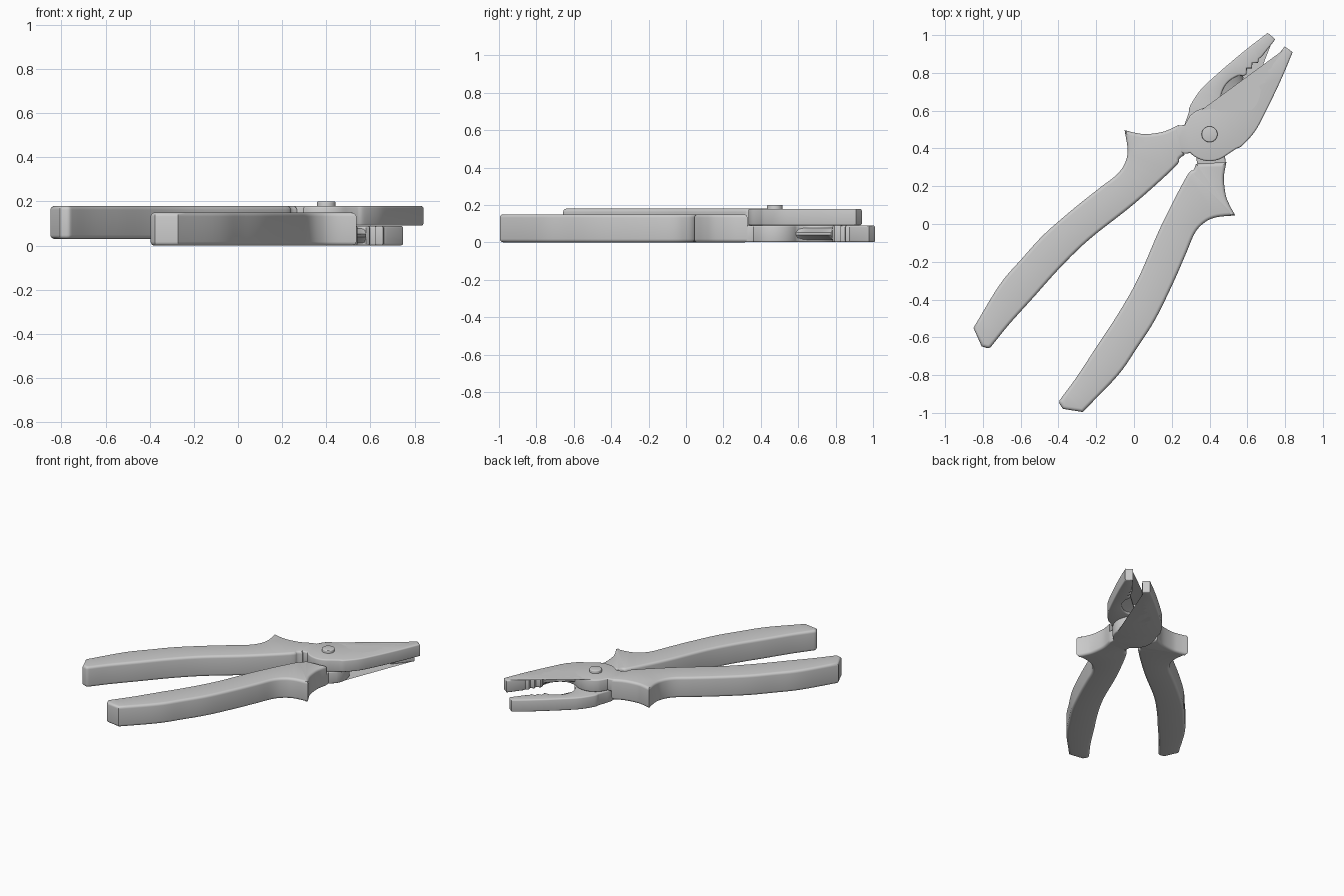
import bpy, bmesh
from math import sin, cos, pi, radians
from mathutils import Vector, Matrix

if "Cube" in bpy.data.objects:
    bpy.data.objects.remove(bpy.data.objects["Cube"])

PIVOT = Vector((0.4, 0.475, 0.09))
AXIS = Vector((cos(radians(52.4)), sin(radians(52.4)), 0))
# the second half is the first half turned over about the long axis
FLIP = Matrix.Translation(PIVOT) @ Matrix.Rotation(pi, 4, AXIS) @ Matrix.Translation(-PIVOT)


def spline(pts, steps=5):
    """Smooth curve through the points, without the last one."""
    p = [Vector(q) for q in pts]
    p = [2 * p[0] - p[1]] + p + [2 * p[-1] - p[-2]]
    out = []
    for i in range(1, len(p) - 2):
        a, b, c, d = p[i - 1:i + 3]
        for k in range(steps):
            t = k / steps
            out.append(0.5 * (2 * b + (c - a) * t + (2 * a - 5 * b + 4 * c - d) * t * t
                              + (3 * b - a - 3 * c + d) * t ** 3))
    return out


def disc_arc(a0, a1, n=14, r=0.142):
    return [Vector((PIVOT.x + r * cos(radians(a0 + (a1 - a0) * i / n)),
                    PIVOT.y + r * sin(radians(a0 + (a1 - a0) * i / n)))) for i in range(n + 1)]


def finish(bm, name, angle=35):
    bmesh.ops.recalc_face_normals(bm, faces=bm.faces)
    me = bpy.data.meshes.new(name)
    bm.to_mesh(me)
    bm.free()
    ob = bpy.data.objects.new(name, me)
    bpy.context.collection.objects.link(ob)
    bpy.context.view_layer.objects.active = ob
    for o in bpy.context.selected_objects:
        o.select_set(False)
    ob.select_set(True)
    bpy.ops.object.shade_smooth_by_angle(angle=radians(angle))
    return ob


def rounded_plate(name, outline, z0, z1, r, segs=4):
    """Plate with a given outline and rounded upper and lower rims."""
    pts = [Vector(p) for p in outline]
    n = len(pts)
    if sum(pts[i - 1].cross(pts[i]) for i in range(n)) < 0:
        pts.reverse()
    inward = []
    for i in range(n):
        e1 = (pts[i] - pts[i - 1]).normalized()
        e2 = (pts[(i + 1) % n] - pts[i]).normalized()
        n1, n2 = Vector((-e1.y, e1.x)), Vector((-e2.y, e2.x))
        m = (n1 + n2).normalized()
        inward.append(m / max(m.dot(n1), 0.6))
    arc = [(r * (1 - sin(pi / 2 * k / segs)), r * (1 - cos(pi / 2 * k / segs))) for k in range(segs + 1)]
    layers = [(d, z0 + h) for d, h in arc] + [(d, z1 - h) for d, h in reversed(arc)]
    bm = bmesh.new()
    # arc runs from the cap (fully inset, h = 0) to the side (no inset, h = r)
    rings = [[bm.verts.new((*(p + m * d), z)) for p, m in zip(pts, inward)] for d, z in layers]
    for a, b in zip(rings, rings[1:]):
        for i in range(n):
            bm.faces.new((a[i - 1], a[i], b[i], b[i - 1]))
    caps = [bm.faces.new(rings[0][::-1]), bm.faces.new(rings[-1])]
    bmesh.ops.triangulate(bm, faces=caps)
    return finish(bm, name)


# Handle outline: inner side, butt end, outer side, thumb guard
handle = (spline([(0.267, 0.365), (0.24, 0.345), (0.215, 0.30), (0, 0.106), (-0.235, -0.08),
                  (-0.39, -0.23), (-0.53, -0.386), (-0.66, -0.53), (-0.745, -0.635)])
          + spline([(-0.745, -0.635), (-0.768, -0.657), (-0.807, -0.647)], 3)
          + [Vector((-0.807, -0.647))]
          + spline([(-0.85, -0.55), (-0.71, -0.32), (-0.595, -0.185), (-0.474, -0.053),
                    (-0.315, 0.085), (-0.183, 0.19), (-0.087, 0.265), (-0.045, 0.33),
                    (-0.034, 0.397), (-0.05, 0.497)])
          + spline([(-0.05, 0.497), (0.01, 0.482), (0.07, 0.476), (0.16, 0.49), (0.235, 0.524)])
          + [Vector((0.235, 0.524))])

# Head outline: joint disc, outer jaw, teeth, wire-cutter hollow
jaw_outer = spline([(0.54, 0.398), (0.574, 0.416), (0.64, 0.49), (0.69, 0.58),
                    (0.743, 0.688), (0.79, 0.79), (0.84, 0.91)])
teeth = [(0.84, 0.91), (0.797, 0.94), (0.725, 0.845), (0.72, 0.83), (0.70, 0.82),
         (0.706, 0.79), (0.68, 0.782), (0.687, 0.755), (0.658, 0.746), (0.652, 0.728)]
hollow = [(0.652, 0.728), (0.661, 0.70), (0.645, 0.645), (0.61, 0.603), (0.56, 0.577), (0.505, 0.58)]
head = (spline([(0.19, 0.42), (0.255, 0.376), (0.292, 0.374)], 3) + disc_arc(224, 308)
        + jaw_outer + [Vector(p) for p in teeth[:-1]] + spline(hollow)
        + disc_arc(48, 138) + [Vector((0.268, 0.524)), Vector((0.235, 0.52)), Vector((0.19, 0.49))])


def cutter_edge(name):
    """Wedge filling the hollow, narrowing to a straight cutting edge."""
    back = spline(hollow) + [Vector(hollow[-1])]
    n = len(back)
    a, b = Vector((0.645, 0.727)), Vector((0.487, 0.588))
    bm = bmesh.new()
    loops = []
    for i, p in enumerate(back):
        q = a.lerp(b, i / (n - 1))
        deep = p + Vector((0.008, -0.008))
        loops.append([bm.verts.new((*deep, 0.172)), bm.verts.new((*q, 0.142)),
                      bm.verts.new((*q, 0.128)), bm.verts.new((*deep, 0.098))])
    for s, t in zip(loops, loops[1:]):
        for k in range(4):
            bm.faces.new((s[k - 1], s[k], t[k], t[k - 1]))
    bm.faces.new(loops[0])
    bm.faces.new(loops[-1][::-1])
    return finish(bm, name)


# Upper half, then the flipped lower half
for side in ("upper", "lower"):
    parts = [rounded_plate(side + "_handle", handle, 0.03, 0.18, 0.018),
             rounded_plate(side + "_head", head, 0.0905, 0.1795, 0.009, 3),
             cutter_edge(side + "_cutter")]
    if side == "lower":
        for ob in parts:
            ob.data.transform(FLIP)

# Rivet
rivet = [(PIVOT.x + 0.042 * cos(2 * pi * i / 40), PIVOT.y + 0.042 * sin(2 * pi * i / 40)) for i in range(40)]
rounded_plate("rivet", rivet, 0.02, 0.2, 0.006, 3)
